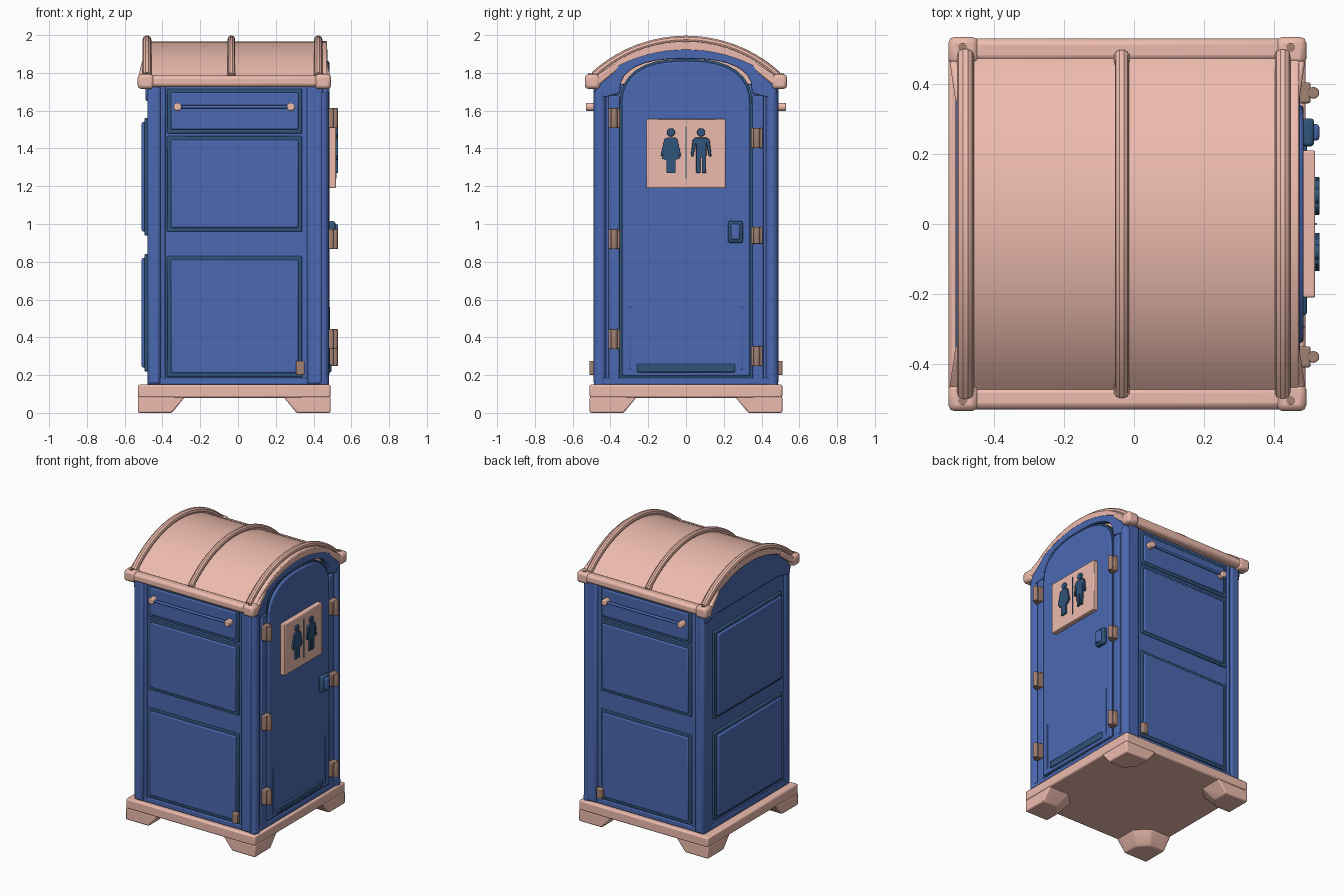
import bpy, bmesh, math
from mathutils import Vector

if "Cube" in bpy.data.objects:
    bpy.data.objects.remove(bpy.data.objects["Cube"])


def material(name, rgb):
    m = bpy.data.materials.new(name)
    m.diffuse_color = (*rgb, 1)
    m.use_nodes = True
    m.node_tree.nodes["Principled BSDF"].inputs["Base Color"].default_value = m.diffuse_color
    return m


SALMON = material("salmon_plastic", (0.85, 0.50, 0.42))
BLUE = material("blue_plastic", (0.07, 0.14, 0.44))
NAVY = material("navy_trim", (0.03, 0.09, 0.20))
BROWN = material("brown_metal", (0.36, 0.22, 0.17))


def loft(name, rings, mat, bevel=0, seg=2):
    """Skin equal-length rings of points and cap both ends."""
    bm = bmesh.new()
    vs = [[bm.verts.new(p) for p in r] for r in rings]
    n = len(rings[0])
    for a, b in zip(vs, vs[1:]):
        for i in range(n):
            bm.faces.new((a[i], a[(i + 1) % n], b[(i + 1) % n], b[i]))
    bm.faces.new(vs[0])
    bm.faces.new(vs[-1])
    bmesh.ops.recalc_face_normals(bm, faces=bm.faces)
    me = bpy.data.meshes.new(name)
    bm.to_mesh(me)
    bm.free()
    ob = bpy.data.objects.new(name, me)
    bpy.context.collection.objects.link(ob)
    me.materials.append(mat)
    if bevel:
        mod = ob.modifiers.new("bevel", 'BEVEL')
        mod.width, mod.segments, mod.limit_method = bevel, seg, 'ANGLE'
    bpy.ops.object.select_all(action='DESELECT')
    ob.select_set(True)
    bpy.context.view_layer.objects.active = ob
    bpy.ops.object.shade_smooth_by_angle(angle=math.radians(35))
    return ob


def slab(name, pts, x0, x1, mat, bevel=0):
    """Outline in (y, z) extruded along x."""
    return loft(name, [[(x, y, z) for y, z in pts] for x in (x0, x1)], mat, bevel)


def box(name, x, y, z, mat, bevel=0.006):
    y, pts = sorted(y), None
    pts = [(y[0], z[0]), (y[1], z[0]), (y[1], z[1]), (y[0], z[1])]
    return slab(name, pts, x[0], x[1], mat, bevel)


def tube(name, path, r, mat, sides=12, bevel=0):
    """Round bar along a path."""
    path = [Vector(p) for p in path]
    rings = []
    for i, p in enumerate(path):
        t = (path[min(i + 1, len(path) - 1)] - path[max(i - 1, 0)]).normalized()
        u = Vector((1, 0, 0)) if abs(t.x) < 0.9 else Vector((0, 0, 1))
        v = t.cross(u).normalized()
        u = v.cross(t)
        rings.append([p + r * (math.cos(a) * u + math.sin(a) * v)
                      for a in (2 * math.pi * k / sides for k in range(sides))])
    return loft(name, rings, mat, bevel)


def arc(half, z_edge, z_top, n=20):
    """Shallow arch from -half to +half in (y, z)."""
    s = z_top - z_edge
    r = (half * half + s * s) / (2 * s)
    a = math.asin(half / r)
    return [(r * math.sin(t), z_top - r + r * math.cos(t))
            for t in (-a + 2 * a * i / n for i in range(n + 1))]


def door_arch(half, z_spring, z_top, n=16):
    """Squarish arch running from +half to -half."""
    out = []
    for i in range(n + 1):
        t = math.pi * i / n
        c, s = math.cos(t), math.sin(t)
        out.append((math.copysign(abs(c) ** 0.8, c) * half,
                    z_spring + (z_top - z_spring) * abs(s) ** 0.8))
    return out


# base skid with four tapered feet
box("base", (-0.53, 0.49), (-0.51, 0.51), (0.08, 0.15), SALMON, 0.01)
for sx in (-1, 1):
    for sy in (-1, 1):
        def ring(w, z):
            c = w * 0.35
            pts = [(0, 0), (w, 0), (w, w - c), (w - c, w), (0, w)]
            return [(-0.02 + sx * (0.51 - a), sy * (0.51 - b), z) for a, b in pts]
        loft("foot", [ring(0.18, 0), ring(0.25, 0.085)], SALMON, 0.008)

# cabin body
box("cabin_body", (-0.475, 0.46), (-0.47, 0.47), (0.14, 1.74), BLUE, 0.01)
box("sill", (-0.48, 0.475), (-0.48, 0.48), (0.15, 0.185), BLUE)


# framed wall panels: dark border around a slightly raised sheet
def side_panel(s, z0, z1):
    box("side_panel_trim", (-0.375, 0.34), (s * 0.46, s * 0.478), (z0, z1), NAVY, 0.005)
    box("side_panel", (-0.355, 0.32), (s * 0.46, s * 0.486), (z0 + 0.02, z1 - 0.02), BLUE, 0.008)


for s in (-1, 1):
    for z0, z1 in ((0.19, 0.83), (0.96, 1.465), (1.48, 1.715)):
        side_panel(s, z0, z1)
    # corner posts
    box("rear_post", (-0.48, -0.41), (s * 0.42, s * 0.49), (0.15, 1.73), BLUE, 0.015)
    box("rear_post_strip", (-0.41, -0.385), (s * 0.44, s * 0.48), (0.15, 1.73), BLUE)
    box("door_post", (0.365, 0.45), (s * 0.42, s * 0.49), (0.15, 1.73), BLUE, 0.015)
    tube("corner_column", [(0.448, s * 0.455, 0.15), (0.448, s * 0.455, 1.70)], 0.033, BLUE, 16)
    box("door_jamb", (0.44, 0.475), (s * 0.352, s * 0.41), (0.15, 1.68), BLUE, 0.008)
    # towel bar style rail with end knobs
    tube("side_rail", [(-0.32, s * 0.508, 1.62), (0.28, s * 0.508, 1.62)], 0.009, BLUE)
    for x in (-0.32, 0.28):
        tube("rail_knob", [(x, s * 0.48, 1.62), (x, s * 0.53, 1.62)], 0.022, SALMON, 14, 0.006)
    box("side_tag", (0.308, 0.352), (s * 0.48, s * 0.512), (0.20, 0.275), BROWN)

# rear wall panels
for z0, z1 in ((0.22, 0.84), (0.94, 1.56)):
    box("rear_panel_trim", (-0.495, -0.46), (-0.38, 0.38), (z0, z1), NAVY, 0.005)
    box("rear_panel", (-0.51, -0.46), (-0.36, 0.36), (z0 + 0.02, z1 - 0.02), BLUE, 0.008)

# gable ends under the roof
top = arc(0.478, 1.765, 1.925)
slab("rear_gable", [(0.488, 1.72), (0.475, 1.65), (0.34, 1.68), (-0.34, 1.68),
                    (-0.475, 1.65), (-0.488, 1.72)] + top, -0.49, -0.42, BLUE, 0.008)
slab("front_gable", [(0.478, 1.66), (0.355, 1.69)] + door_arch(0.35, 1.70, 1.875)
     + [(-0.355, 1.69), (-0.478, 1.66)] + top, 0.41, 0.474, BLUE, 0.006)

# door with arched head
slab("door_gasket", [(-0.352, 0.185), (0.352, 0.185)] + door_arch(0.352, 1.62, 1.875),
     0.44, 0.468, NAVY)
slab("door", [(-0.34, 0.195), (0.34, 0.195)] + door_arch(0.34, 1.62, 1.862),
     0.44, 0.484, BLUE, 0.008)
box("door_kick_strip", (0.47, 0.494), (-0.26, 0.26), (0.215, 0.26), NAVY)
for y in (-0.295, 0.295):
    box("door_rib", (0.47, 0.488), (y - 0.004, y + 0.004), (0.23, 0.56), BLUE, 0.002)

# hinges: leaf plate and knuckle
for y, zs in ((-0.38, (1.56, 0.92, 0.39)), (0.375, (1.455, 0.94, 0.30))):
    for z in zs:
        h = 0.045 if (y > 0 and z == 0.94) else 0.053
        box("hinge_plate", (0.47, 0.505), (y - 0.03, y + 0.03), (z - h, z + h), BROWN)
        tube("hinge_knuckle", [(0.513, y, z - h), (0.513, y, z + h)], 0.017, BROWN, 12, 0.003)

# latch
box("latch_plate", (0.48, 0.515), (0.222, 0.302), (0.90, 1.015), NAVY, 0.01)
box("latch_handle", (0.50, 0.53), (0.238, 0.286), (0.915, 1.0), BLUE, 0.01)

# restroom sign with two figures
box("sign_board", (0.48, 0.518), (-0.21, 0.21), (1.19, 1.555), SALMON, 0.005)
box("sign_divider", (0.51, 0.522), (-0.003, 0.003), (1.24, 1.515), NAVY, 0)


def figure(name, y, half_outline):
    pts = half_outline + [(-a, z) for a, z in reversed(half_outline)]
    slab(name + "_body", [(y + a, z) for a, z in pts], 0.51, 0.53, NAVY, 0.003)
    tube(name + "_head", [(0.51, y, 1.485), (0.53, y, 1.485)], 0.022, NAVY, 16, 0.003)


figure("woman", -0.08, [(0.018, 1.458), (0.035, 1.45), (0.055, 1.36), (0.046, 1.355),
                        (0.042, 1.375), (0.046, 1.345), (0.024, 1.34), (0.024, 1.27), (0.004, 1.27)])
figure("man", 0.08, [(0.03, 1.458), (0.045, 1.445), (0.055, 1.36), (0.042, 1.355),
                     (0.028, 1.42), (0.026, 1.27), (0.004, 1.27), (0.004, 1.35)])

# roof shell and arched ribs
slab("roof_shell", arc(0.485, 1.77, 1.965) + [(0.47, 1.735), (-0.47, 1.735)], -0.48, 0.43, SALMON)
inner = [(y, z) for y, z in reversed(arc(0.48, 1.755, 1.918))]
slab("roof_end_band", arc(0.485, 1.775, 1.968) + inner, 0.42, 0.472, SALMON, 0.005)
slab("roof_rear_band", arc(0.485, 1.775, 1.968) + inner, -0.505, -0.46, SALMON, 0.005)
for x, r in ((-0.482, 0.024), (-0.035, 0.02), (0.425, 0.022)):
    tube("roof_rib", [(x, y, z) for y, z in arc(0.485, 1.785, 1.998 - r)], r, SALMON, 10)

# eave rails, corner caps and bolts
for s in (-1, 1):
    box("eave_rail", (-0.50, 0.46), (s * 0.465, s * 0.53), (1.725, 1.785), SALMON, 0.018)
    tube("rib_foot", [(-0.035, s * 0.455, 1.79), (-0.035, s * 0.485, 1.785)], 0.022, SALMON)
    for x in (-0.488, 0.45):
        box("corner_cap", (x - 0.043, x + 0.043), (s * 0.455, s * 0.535), (1.715, 1.793), SALMON, 0.018)
        tube("cap_bolt", [(x - 0.002, s * 0.505, 1.78), (x - 0.002, s * 0.505, 1.797)], 0.013, BROWN)
    # gussets that taper from the caps along the end arches
    for sx, xi, xo in ((1, 0.44, 0.49), (-1, -0.46, -0.528)):
        end = xo - sx * 0.018
        loft("corner_gusset", [
            [(xi, s * 0.47, 1.73), (xo, s * 0.47, 1.73), (xo, s * 0.47, 1.785), (xi, s * 0.47, 1.79)],
            [(xi, s * 0.35, 1.825), (end, s * 0.35, 1.825), (end, s * 0.35, 1.865), (xi, s * 0.35, 1.87)],
        ], SALMON, 0.008)
